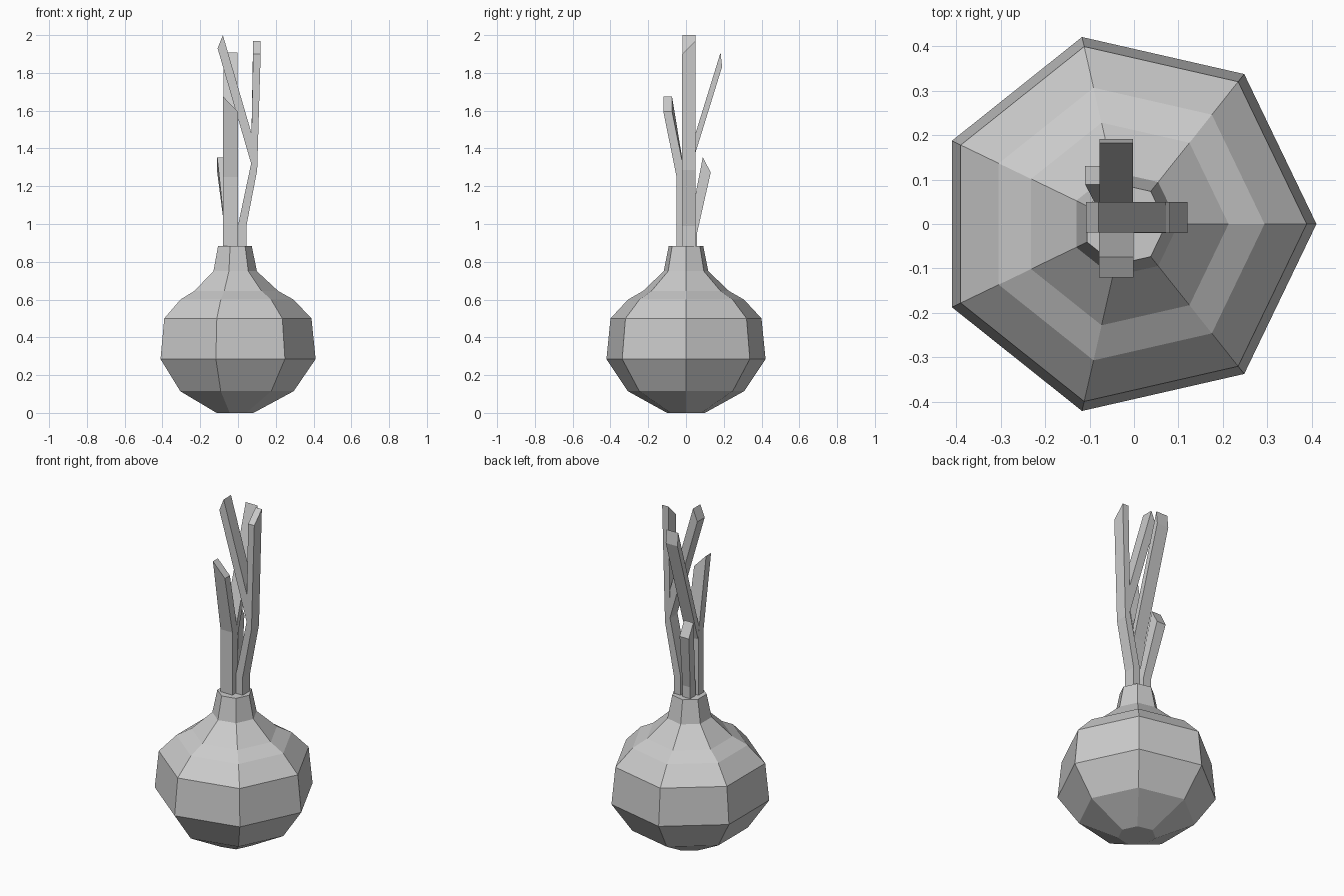
import bpy
import math

cube = bpy.data.objects.get("Cube")
if cube:
    bpy.data.objects.remove(cube, do_unlink=True)

grey = bpy.data.materials.new("plain_grey")
grey.use_nodes = True
colour = (0.6, 0.6, 0.6, 1)
grey.diffuse_color = colour
grey.node_tree.nodes["Principled BSDF"].inputs["Base Color"].default_value = colour


def loft(name, rings):
    """Skin a stack of equal-sized rings and cap both ends."""
    n = len(rings[0])
    verts = [p for ring in rings for p in ring]
    faces = [(r * n + i, r * n + (i + 1) % n, (r + 1) * n + (i + 1) % n, (r + 1) * n + i)
             for r in range(len(rings) - 1) for i in range(n)]
    faces.append(tuple(reversed(range(n))))
    faces.append(tuple(range(len(verts) - n, len(verts))))
    mesh = bpy.data.meshes.new(name)
    mesh.from_pydata(verts, [], faces)
    mesh.materials.append(grey)
    obj = bpy.data.objects.new(name, mesh)
    bpy.context.collection.objects.link(obj)
    return obj


def stalk(name, sections):
    """Square stalk; each section is centre x, y, z, width, depth, slope in x, slope in y."""
    corners = [(-1, -1), (1, -1), (1, 1), (-1, 1)]
    loft(name, [[(x + sx * w / 2, y + sy * d / 2, z + sx * tx + sy * ty) for sx, sy in corners]
                for x, y, z, w, d, tx, ty in sections])


# Seven-sided bulb with a narrow neck: (radius, height)
SIDES = 7
profile = [(0.103, 0), (0.316, 0.115), (0.432, 0.285), (0.41, 0.5),
           (0.315, 0.6), (0.234, 0.645), (0.121, 0.75), (0.094, 0.883)]
loft("bulb", [[(r * math.cos(math.tau * i / SIDES) - 0.021, r * math.sin(math.tau * i / SIDES), z)
               for i in range(SIDES)] for r, z in profile])

# Left stalk, bending outward, with a branch crossing to the right
stalk("left_stalk", [(0.022, 0.015, 0.85, 0.045, 0.07, 0, 0),
                     (0.022, 0.015, 0.99, 0.045, 0.07, 0, 0),
                     (0.085, 0.015, 1.3, 0.033, 0.07, -0.015, 0),
                     (0.1, 0.015, 1.935, 0.04, 0.07, 0, 0.035)])
stalk("left_stalk_branch", [(0.085, 0.015, 1.35, 0.028, 0.068, 0.035, 0),
                            (-0.094, 0.015, 1.965, 0.028, 0.068, 0.035, 0)])

# Right stalk, leaning forward, with a branch leaning back
stalk("right_stalk", [(-0.04, -0.027, 0.85, 0.078, 0.046, 0, 0),
                      (-0.04, -0.027, 1.25, 0.078, 0.046, 0, 0),
                      (-0.04, -0.097, 1.635, 0.078, 0.046, -0.04, 0)])
stalk("right_stalk_branch", [(-0.04, -0.005, 1.25, 0.076, 0.008, 0, -0.038),
                             (-0.04, 0.187, 1.87, 0.076, 0.008, 0, -0.038)])

# Short shoot at the back
stalk("back_shoot", [(-0.043, 0.034, 0.85, 0.05, 0.048, 0, 0),
                     (-0.043, 0.034, 0.95, 0.05, 0.048, 0, 0),
                     (-0.08, 0.11, 1.313, 0.06, 0.042, 0, -0.04)])
